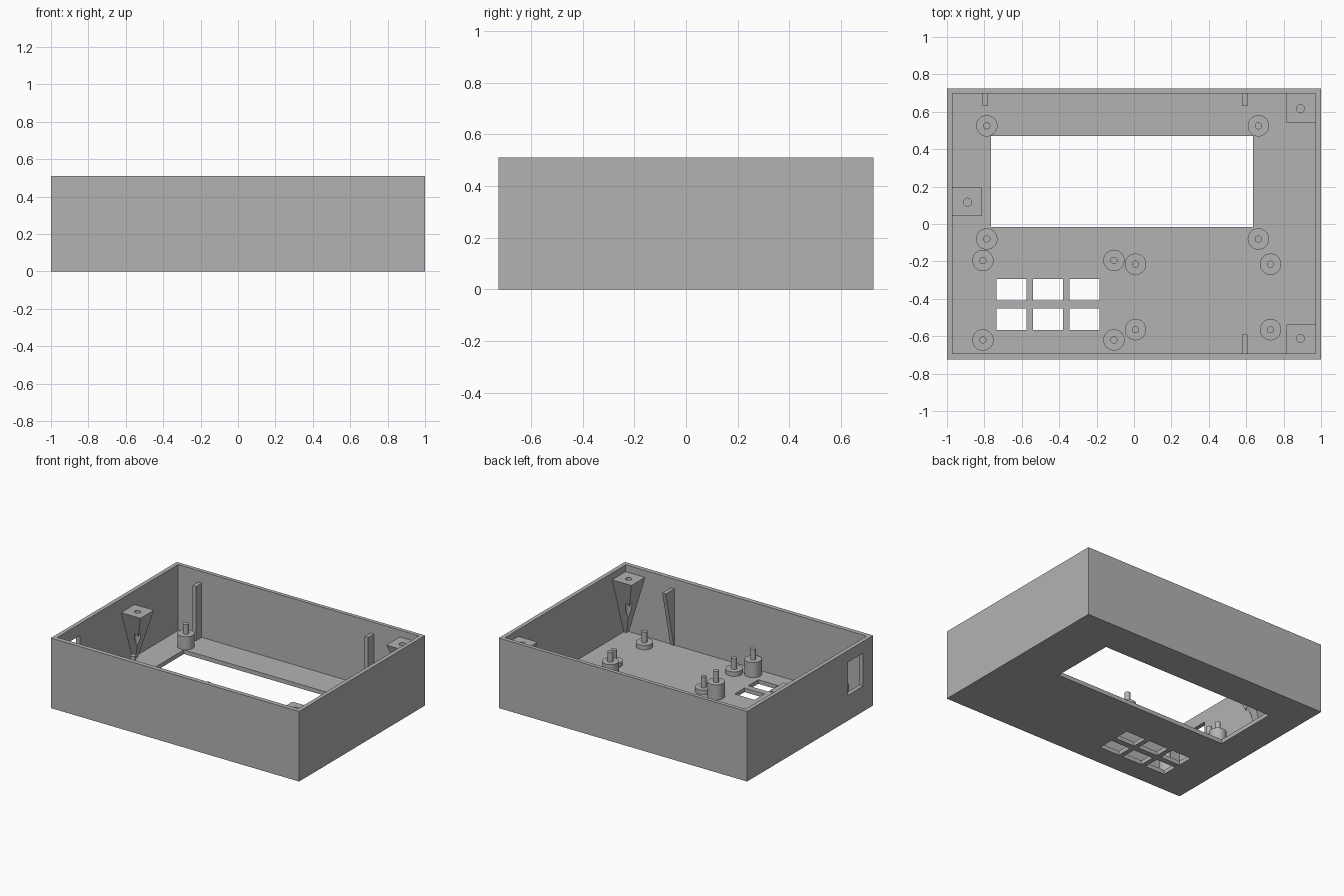
import bpy
import bmesh
from mathutils import Vector

cube = bpy.data.objects.get("Cube")
if cube:
    bpy.data.objects.remove(cube, do_unlink=True)

grey = bpy.data.materials.new("plain grey plastic")
grey.use_nodes = True
grey.diffuse_color = (0.45, 0.45, 0.45, 1)
grey.node_tree.nodes["Principled BSDF"].inputs["Base Color"].default_value = grey.diffuse_color

WALL_X, FRONT, BACK = 0.97, -0.692, 0.697   # inner faces of the walls
HEIGHT, FLOOR = 0.51, 0.03


def make_object(name, bm):
    bmesh.ops.recalc_face_normals(bm, faces=bm.faces)
    mesh = bpy.data.meshes.new(name)
    bm.to_mesh(mesh)
    bm.free()
    mesh.materials.append(grey)
    obj = bpy.data.objects.new(name, mesh)
    bpy.context.collection.objects.link(obj)
    return obj


def block(name, xs, ys, zs, low_xs=None, low_ys=None):
    """Box, or a tapered one when its lower rectangle differs."""
    bm = bmesh.new()
    low_xs, low_ys = low_xs or xs, low_ys or ys
    rings = []
    for (xa, xb), (ya, yb), z in ((low_xs, low_ys, zs[0]), (xs, ys, zs[1])):
        rings.append([bm.verts.new((x, y, z)) for x, y in
                      ((xa, ya), (xb, ya), (xb, yb), (xa, yb))])
    low, top = rings
    bm.faces.new(low)
    bm.faces.new(top)
    for i in range(4):
        j = (i + 1) % 4
        bm.faces.new((low[i], low[j], top[j], top[i]))
    return make_object(name, bm)


def cylinder(name, centre, radius, depth, axis="Z"):
    bm = bmesh.new()
    bmesh.ops.create_cone(bm, cap_ends=True, segments=32,
                          radius1=radius, radius2=radius, depth=depth)
    turn = Vector((0, 0, 1)).rotation_difference(
        Vector((1, 0, 0)) if axis == "X" else Vector((0, 0, 1)))
    for v in bm.verts:
        v.co = turn @ v.co + Vector(centre)
    return make_object(name, bm)


def cut(obj, cutter):
    """Subtract the cutter, then remove it."""
    mod = obj.modifiers.new("cut", "BOOLEAN")
    mod.operation, mod.solver, mod.object = "DIFFERENCE", "EXACT", cutter
    bpy.context.view_layer.update()
    graph = bpy.context.evaluated_depsgraph_get()
    mesh = bpy.data.meshes.new_from_object(obj.evaluated_get(graph))
    obj.modifiers.clear()
    obj.data = mesh
    bpy.data.objects.remove(cutter, do_unlink=True)


# Open tray with its cavity
tray = block("tray", (-1, 1), (-0.725, 0.725), (0, HEIGHT))
cut(tray, block("cavity", (-WALL_X, WALL_X), (FRONT, BACK), (FLOOR, 1)))

# Display opening and the six button openings in the floor
through = (-0.1, 0.1)
cut(tray, block("display_cutter", (-0.765, 0.635), (-0.015, 0.47), through))
for x in (-0.735, -0.54, -0.345):
    for y in (-0.41, -0.567):
        cut(tray, block("button_cutter", (x, x + 0.16), (y, y + 0.115), through))

# Round holes in one side wall, rectangular port in the other
for y, radius in ((-0.1, 0.06), (0.19, 0.05)):
    cut(tray, cylinder("side_cutter", (1, y, 0.295), radius, 0.2, "X"))
cut(tray, block("port_cutter", (-1.1, -0.9), (-0.61, -0.435), (0.185, 0.425)))

# Tapered screw posts: (corner x, corner y, direction x, direction y, top)
posts = {
    "front_screw_post": (WALL_X, FRONT, -1, 1, 0.46),
    "back_screw_post": (WALL_X, BACK, -1, -1, 0.46),
    "side_screw_post": (-WALL_X, 0.197, 1, -1, 0.41),
}
for name, (x, y, dx, dy, top) in posts.items():
    sink_x = x - dx * 0.01
    sink_y = y if name.startswith("side") else y - dy * 0.01
    post = block(name, (sink_x, x + dx * 0.155), (sink_y, y + dy * 0.155),
                 (FLOOR - 0.01, top),
                 (sink_x, x + dx * 0.02), (sink_y, y + dy * 0.02))
    cut(post, cylinder("screw_cutter", (x + dx * 0.08, y + dy * 0.08, top - 0.12),
                       0.021, 0.34))

# Ribs standing against the front and back walls
for name, x in (("back_left_rib", -0.795), ("back_right_rib", 0.592)):
    block(name, (x - 0.014, x + 0.014), (0.632, BACK + 0.01), (FLOOR - 0.01, 0.425))
block("front_rib", (0.578, 0.606), (FRONT - 0.01, -0.592), (FLOOR - 0.01, 0.44),
      low_ys=(FRONT - 0.01, FRONT + 0.005))

# Round standoffs with locating pins, one rectangle per circuit board
boards = {
    "display": ((-0.787, 0.665), (-0.08, 0.525), 0.125, 0.195),
    "button": ((-0.808, -0.107), (-0.62, -0.195), 0.14, 0.22),
    "board": ((0.008, 0.73), (-0.565, -0.215), 0.062, 0.14),
}
for name, (xs, ys, shoulder, tip) in boards.items():
    for x in xs:
        for y in ys:
            base = FLOOR - 0.01
            for part, radius, top in (("standoff", 0.057, shoulder), ("pin", 0.019, tip)):
                cylinder(f"{name}_{part}", (x, y, (base + top) / 2), radius, top - base)

# Smooth the round parts, keep every edge crisp
bpy.ops.object.select_all(action="DESELECT")
for obj in bpy.context.collection.objects:
    if obj.type == "MESH" and ("standoff" in obj.name or "pin" in obj.name):
        obj.select_set(True)
        bpy.context.view_layer.objects.active = obj
bpy.ops.object.shade_smooth_by_angle()
